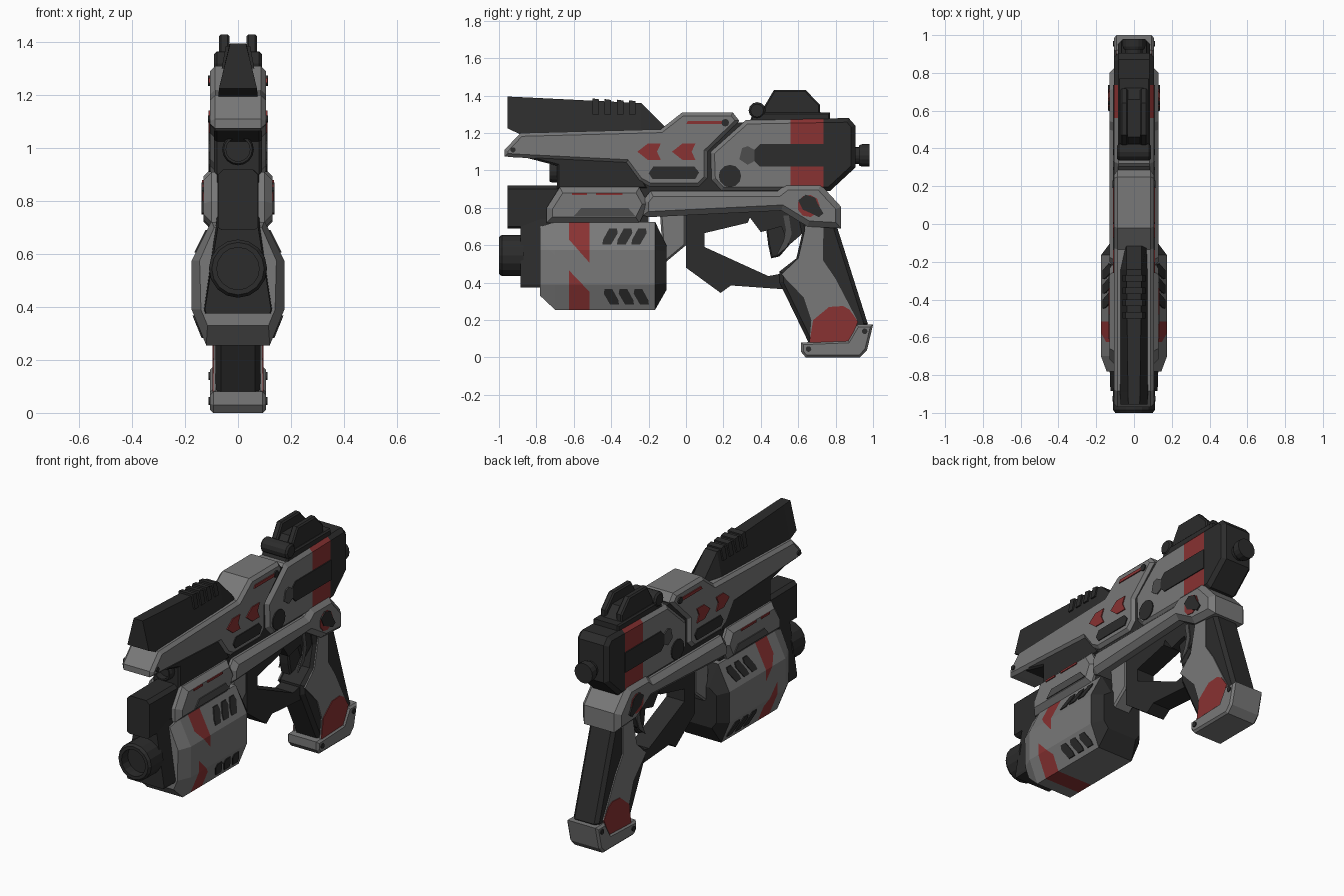
import bpy, bmesh, math
from mathutils import Vector

if "Cube" in bpy.data.objects:
    bpy.data.objects.remove(bpy.data.objects["Cube"])

def material(name, c):
    m = bpy.data.materials.new(name)
    m.diffuse_color = (*c, 1)
    m.use_nodes = True
    m.node_tree.nodes["Principled BSDF"].inputs["Base Color"].default_value = m.diffuse_color
    return m

GREY = material("armour grey", (0.19, 0.19, 0.19))
DARK = material("charcoal", (0.025, 0.025, 0.025))
RED = material("dark red", (0.25, 0.032, 0.032))
MID = material("recess grey", (0.075, 0.075, 0.075))

def finish(name, bm, mats):
    bmesh.ops.recalc_face_normals(bm, faces=bm.faces)
    me = bpy.data.meshes.new(name)
    bm.to_mesh(me)
    bm.free()
    for m in mats:
        me.materials.append(m)
    ob = bpy.data.objects.new(name, me)
    bpy.context.collection.objects.link(ob)
    return ob

def paint(bm, cuts, rule):
    """Cut along (point, normal) planes, then colour faces by centre."""
    for co, no in cuts:
        bmesh.ops.bisect_plane(bm, geom=bm.verts[:] + bm.edges[:] + bm.faces[:],
                               plane_co=co, plane_no=no)
    for f in bm.faces:
        f.material_index = rule(f.calc_center_median())

def add_prism(bm, pts, xa, xb):
    """Side profile of (y, z) points between two x functions."""
    a = [bm.verts.new((xa(z), y, z)) for y, z in pts]
    b = [bm.verts.new((xb(z), y, z)) for y, z in pts]
    caps = [bm.faces.new(a), bm.faces.new(b[::-1])]
    for i in range(len(pts)):
        j = (i + 1) % len(pts)
        bm.faces.new((a[j], a[i], b[i], b[j]))
    return caps

def prism(name, pts, hw, mats, bev=0.0, cuts=(), rule=None, x0=0.0):
    bm = bmesh.new()
    caps = add_prism(bm, pts, lambda z: x0 - hw, lambda z: x0 + hw)
    bmesh.ops.recalc_face_normals(bm, faces=bm.faces)
    if bev:
        bmesh.ops.bevel(bm, geom=list({e for f in caps for e in f.edges}), offset=bev,
                        segments=1, affect='EDGES', clamp_overlap=True)
    if rule:
        paint(bm, cuts, rule)
    return finish(name, bm, mats)

def loft(name, sections, mats, cuts=(), rule=None):
    """Sections along y, each a right-hand half outline of (x, z) points."""
    bm = bmesh.new()
    rings = []
    for y, half in sections:
        ring = half + [(-x, z) for x, z in half[::-1]]
        rings.append([bm.verts.new((x, y, z)) for x, z in ring])
    n = len(rings[0])
    bm.faces.new(rings[0])
    bm.faces.new(rings[-1][::-1])
    for r, s in zip(rings, rings[1:]):
        for i in range(n):
            bm.faces.new((r[i], r[(i + 1) % n], s[(i + 1) % n], s[i]))
    bmesh.ops.recalc_face_normals(bm, faces=bm.faces)
    if rule:
        paint(bm, cuts, rule)
    return finish(name, bm, mats)

def plates(name, polys, x, mat, lift=0.006):
    """Thin painted plates on both sides; x is a number or function of z."""
    fx = x if callable(x) else (lambda z: x)
    bm = bmesh.new()
    for p in polys:
        for s in (1, -1):
            add_prism(bm, p, lambda z: s * (fx(z) - 0.002), lambda z: s * (fx(z) + lift))
    return finish(name, bm, [mat])

def disc(y, z, r, n=12):
    return [(y + r * math.cos(math.tau * i / n), z + r * math.sin(math.tau * i / n)) for i in range(n)]

def tube(name, y0, y1, z, r, hole=0, depth=0.06, n=16):
    """Cylinder along y, optionally hollowed at the front (y0)."""
    prof = [(r * 0.9, y0), (r, y0 + 0.015), (r, y1)]
    if hole:
        prof = [(hole, y0 + depth), (hole, y0)] + prof
    bm = bmesh.new()
    rings = [[bm.verts.new((q * math.cos(math.tau * i / n), y, z + q * math.sin(math.tau * i / n)))
              for i in range(n)] for q, y in prof]
    bm.faces.new(rings[0])
    bm.faces.new(rings[-1])
    for a, b in zip(rings, rings[1:]):
        for i in range(n):
            bm.faces.new((a[i], a[(i + 1) % n], b[(i + 1) % n], b[i]))
    return finish(name, bm, [DARK])

# Upper front body with dark barrel shroud beneath
prism("front_receiver", [(-.97, 1.075), (-.97, 1.11), (-.885, 1.2), (-.135, 1.22), (-.02, 1.31), (.25, 1.31),
      (.285, 1.265), (.115, 1.1), (.115, .96), (.07, .915), (-.195, .915), (-.25, .945), (-.32, 1.04), (-.92, 1.07)],
      .105, [GREY], .018)
prism("barrel_shroud", [(-.92, 1.085), (-.3, 1.085), (-.2, .9), (-.69, .9), (-.69, 1.025)], .09, [DARK], .01)
tube("upper_barrel", -.73, -.6, .995, .06, .045, .04)
prism("inner_core", [(-.25, .84), (.62, .84), (.62, 1.2), (.33, 1.255), (.22, 1.255), (.0, 1.0), (-.25, .95)], .085, [DARK])
plates("front_arrows", [[(y, 1.1), (y + .055, 1.143), (y + .125, 1.143), (y + .105, 1.1), (y + .125, 1.057),
       (y + .055, 1.057)] for y in (-.26, -.075)], .105, RED)
plates("front_slot", [[(-.2, .985), (-.175, 1.02), (.045, 1.02), (.07, .99), (.05, .955), (-.18, .955)]], .105, DARK)
plates("front_red_line", [[(0, 1.247), (.01, 1.265), (.2, 1.265), (.2, 1.247)]], .105, RED)
plates("front_pins", [disc(.21, 1.255, .02), disc(-.925, 1.11, .014)], .105, DARK, .008)

# Long dark top rail with ribs
loft("top_rail", [(-.955, [(.03, 1.395), (.072, 1.225)]), (-.89, [(.032, 1.392), (.074, 1.195)]),
     (-.24, [(.04, 1.36), (.074, 1.2)]), (-.105, [(.04, 1.225), (.07, 1.2)])], [DARK])
for i in range(4):
    y = -.5 + i * .065
    loft("rail_rib", [(y, [(.046, 1.385 - .01 * i / 3), (.062, 1.3)]),
                      (y + .035, [(.046, 1.38 - .01 * i / 3), (.062, 1.3)])], [DARK])

# Rear body: grey, red band, dark end
prism("rear_receiver", [(.13, 1.1), (.32, 1.27), (.87, 1.28), (.905, 1.24), (.905, 1.015), (.77, .89), (.19, .89), (.135, .95)],
      .105, [GREY, RED, DARK], .022, [((0, .56, 0), (0, 1, 0)), ((0, .735, 0), (0, 1, 0))],
      lambda c: 2 if c.y > .735 else 1 if c.y > .56 else 0)
plates("rear_stripe", [[(.365, 1.05), (.365, 1.11), (.395, 1.14), (.736, 1.14), (.736, 1.02), (.395, 1.02)]], .105, DARK)
plates("rear_stripe_tip", [[(.285, 1.06), (.3, 1.12), (.33, 1.13), (.366, 1.11), (.366, 1.05), (.33, 1.03)]], .105, MID)
plates("rear_dial", [disc(.235, .97, .06)], .105, DARK)
tube("rear_knob_stem", .88, .94, 1.08, .045)
tube("rear_knob", .925, .98, 1.08, .06)

# Rear sight
prism("sight_base", [(.34, 1.26), (.36, 1.31), (.77, 1.31), (.77, 1.26)], .085, [DARK], .008)
prism("sight_centre", [(.41, 1.3), (.46, 1.37), (.66, 1.37), (.73, 1.3)], .05, [DARK])
for s in (1, -1):
    prism("sight_wing", [(.41, 1.3), (.42, 1.345), (.47, 1.43), (.64, 1.43), (.717, 1.35), (.717, 1.3)],
          .02, [DARK], .008, x0=s * .052)
prism("sight_roller", disc(.38, 1.32, .045), .09, [DARK], .01)

# Middle rail linking the halves, with hub
prism("middle_rail", [(-.23, .84), (-.19, .89), (.49, .89), (.535, .925), (.72, .925), (.83, .805), (.83, .69),
      (.65, .7), (.51, .785), (-.2, .75), (-.23, .76)], .13, [GREY], .03)
plates("hub_ring", [disc(.655, .81, .06, 9)], .13, RED, .004)
plates("hub", [[(.6, .84), (.64, .87), (.69, .855), (.705, .82), (.735, .77), (.71, .75), (.67, .77), (.625, .79)]], .13, DARK, .008)

# Lower barrel housing
loft("lower_block", [(-.955, [(.055, .92), (.075, .9), (.075, .7), (.06, .69)]),
                     (-.2, [(.06, .92), (.085, .9), (.085, .7), (.06, .69)])], [DARK])
prism("lower_housing", [(-.675, .91), (-.25, .91), (-.2, .82), (-.25, .72), (-.745, .72), (-.745, .8)], .13, [GREY], .03)
plates("housing_recess", [[(-.6, .755), (-.56, .8), (-.31, .8), (-.27, .755)]], .13, MID)
plates("housing_red_lines", [[(-.61, .868), (-.61, .88), (-.53, .88), (-.53, .868)],
       [(-.48, .868), (-.48, .88), (-.34, .88), (-.34, .868)]], .13, RED)

# Big drum with red stripes and dark rear
full = [(.1, .725), (.175, .575), (.175, .39), (.12, .255)]
loft("drum", [(-.78, [(.09, .7), (.145, .575), (.14, .39), (.115, .33)]), (-.7, full), (-.165, full),
              (-.105, [(.08, .6), (.13, .565), (.13, .4), (.1, .36)])], [GREY, RED, DARK],
     [((0, -.625, 0), (0, 1, 0)), ((0, -.515, 0), (0, 1, 0)),
      ((0, -.625, .63), (0, .125, .11)), ((0, -.625, .465), (0, .115, .11))],
     lambda c: 2 if c.y > -.16 else 1 if -.625 < c.y < -.515 and
     (c.z > .63 - (c.y + .625) * 1.136 or c.z < .465 - (c.y + .625) * 1.045) else 0)
def slot(y, z, k):
    return [(y - .042 * k, z - .04), (y - .038 * k, z - .015), (y - .005 * k, z + .045),
            (y + .035 * k, z + .045), (y + .04 * k, z + .02), (y + .005 * k, z - .04)]
plates("drum_upper_vents", [slot(y, .645, 1) for y in (-.405, -.327, -.25)], lambda z: .1 + (.725 - z) * .5, DARK)
plates("drum_lower_vents", [slot(y, .322, -1) for y in (-.4, -.32, -.24)], lambda z: .12 + (z - .255) * .4074, DARK)
loft("drum_front", [(-.885, [(.07, .74), (.125, .39), (.12, .375)]), (-.74, [(.08, .74), (.13, .39), (.125, .375)])], [DARK])
tube("lower_muzzle", -1, -.87, .545, .11, .08)

# Bracket, trigger guard and trigger
prism("bracket", [(-.14, .78), (0, .78), (0, .6), (-.12, .5)], .06, [GREY], .01)
prism("trigger_guard", [(0, .79), (.36, .79), (.33, .72), (.1, .665), (.1, .59), (.44, .435), (.52, .45), (.52, .365),
      (.24, .385), (.185, .345), (0, .48)], .06, [DARK])
prism("trigger_housing", [(.31, .79), (.66, .79), (.62, .66), (.55, .6), (.51, .7), (.4, .67)], .06, [DARK])
prism("trigger", [(.42, .75), (.57, .75), (.56, .61), (.5, .54), (.455, .53), (.44, .6)], .035, [DARK], .008)
plates("trigger_face", [[(.52, .76), (.55, .76), (.565, .66), (.54, .59), (.48, .54), (.52, .62), (.535, .68)]], .06, MID)

# Grip: dark core, grey side panels with red base
prism("grip", [(.6, .76), (.8, .76), (.81, .69), (.972, .18), (.9, .07), (.66, .07), (.5, .4), (.5, .46), (.59, .53), (.62, .66)],
      .085, [DARK], .02)
panel = [(.64, .71), (.735, .71), (.732, .52), (.8, .42), (.92, .19), (.87, .08), (.66, .08), (.67, .2), (.63, .32),
         (.51, .445), (.6, .53), (.63, .66)]
plates("grip_panel", [panel], .086, GREY)
plates("grip_red", [[(.66, .08), (.68, .2), (.765, .27), (.84, .275), (.875, .255), (.92, .19), (.87, .08)]], .09, RED)

# Foot plate of the grip
prism("grip_foot", [(.615, .08), (.615, .03), (.64, 0), (.93, 0), (.968, .04), (1, .175), (.915, .175), (.865, .09)],
      .105, [GREY], .012)
plates("foot_pins", [disc(.655, .045, .015), disc(.955, .14, .015)], .105, DARK)
